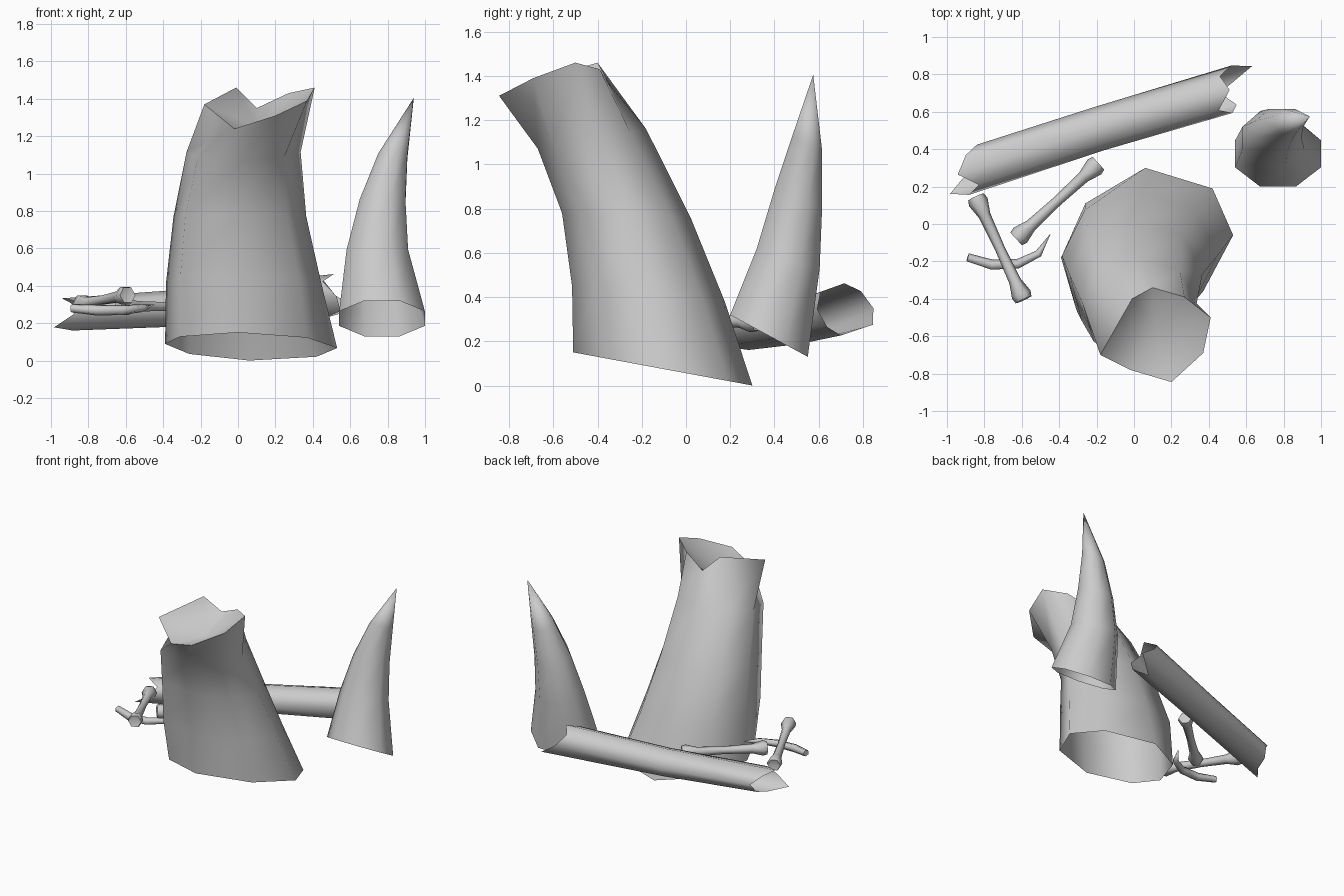
import bpy, bmesh, math
from mathutils import Vector

if "Cube" in bpy.data.objects:
    bpy.data.objects.remove(bpy.data.objects["Cube"])


def ring(cx, cy, cz, rx, ry, slope, n=8, phase=0.0, bulge=0.0):
    """Horizontal ellipse whose height tilts along y; bulge widens front left."""
    pts = []
    for i in range(n):
        a = phase + 2 * math.pi * i / n
        x, y = rx * math.cos(a), ry * math.sin(a)
        if i == 5:
            x, y = x - bulge, y - bulge
        pts.append(Vector((cx + x, cy + y, cz + slope * y)))
    return pts


def cross(center, direction, r, n, offsets=None, flat=1.0):
    """Circle across a direction; offsets push points along it for splinters."""
    d = direction.normalized()
    side = Vector((0, 0, 1)).cross(d).normalized()
    up = d.cross(side)
    pts = []
    for i in range(n):
        a = 2 * math.pi * i / n
        p = center + r * (math.cos(a) * side + flat * math.sin(a) * up)
        pts.append(p + d * (offsets[i] if offsets else 0))
    return pts


def loft(name, rings, start=None, end=None):
    """Skin rings; start / end are optional fan centres closing the ends."""
    bm = bmesh.new()
    rows = [[bm.verts.new(p) for p in r] for r in rings]
    n = len(rows[0])
    for a, b in zip(rows, rows[1:]):
        for i in range(n):
            j = (i + 1) % n
            bm.faces.new((a[i], a[j], b[j], b[i]))
    for row, tip in ((rows[0], start), (rows[-1], end)):
        if tip is not None:
            t = bm.verts.new(tip)
            for i in range(n):
                bm.faces.new((row[i], row[(i + 1) % n], t))
    bmesh.ops.recalc_face_normals(bm, faces=bm.faces)
    me = bpy.data.meshes.new(name)
    bm.to_mesh(me)
    bm.free()
    ob = bpy.data.objects.new(name, me)
    bpy.context.collection.objects.link(ob)
    bpy.ops.object.select_all(action='DESELECT')
    ob.select_set(True)
    bpy.context.view_layer.objects.active = ob
    bpy.ops.object.shade_smooth_by_angle(angle=math.radians(80))
    return ob


# Large leaning stump with a broken, recessed top
foot = [Vector((x, y, 0.056 - 0.185 * y)) for x, y in (
    (0.53, -0.06), (0.42, 0.19), (0.06, 0.30), (-0.26, 0.11),
    (-0.39, -0.18), (-0.31, -0.39), (0.0, -0.51), (0.37, -0.36))]
broken_rim = [Vector(p) for p in (
    (0.41, -0.50, 1.46), (0.27, -0.39, 1.43), (0.10, -0.34, 1.35),
    (-0.01, -0.40, 1.46), (-0.18, -0.70, 1.37), (-0.02, -0.78, 1.24),
    (0.20, -0.845, 1.31), (0.37, -0.69, 1.39))]
loft("broken_stump", [
    foot,
    ring(0.03, -0.17, 0.415, 0.415, 0.345, -0.10, bulge=0.045),
    ring(0.01, -0.27, 0.77, 0.355, 0.29, -0.03, bulge=0.04),
    ring(0.03, -0.425, 1.115, 0.305, 0.245, 0.18, bulge=0.03),
    broken_rim], end=(0.11, -0.55, 1.24))

# Curved spike
ph = math.pi / 8
loft("curved_spike", [
    ring(0.77, 0.375, 0.225, 0.248, 0.19, -0.54, phase=ph),
    ring(0.745, 0.462, 0.575, 0.178, 0.154, -0.31, phase=ph),
    ring(0.773, 0.508, 0.845, 0.132, 0.116, -0.42, phase=ph),
    ring(0.828, 0.548, 1.095, 0.084, 0.073, -0.50, phase=ph)],
    end=(0.94, 0.575, 1.405))

# Hollow log with splintered ends
a, b = Vector((-0.87, 0.287, 0.25)), Vector((0.49, 0.71, 0.345))
d = b - a
loft("hollow_log", [
    cross(a, d, 0.122, 8, [0.07, 0.0, -0.07, 0.02, -0.05, -0.15, -0.02, 0.03], 0.72),
    cross(a.lerp(b, 0.5) + Vector((0, 0.01, -0.01)), d, 0.118, 8, flat=0.85),
    cross(b, d, 0.122, 8, [0.07, 0.0, 0.03, -0.06, 0.0, 0.03, -0.04, 0.17], 0.95)])

# Two knobbed bones: (position along, radius)
profile = [(0.0, 0.046), (0.05, 0.054), (0.18, 0.033), (0.5, 0.027),
           (0.82, 0.033), (0.95, 0.054), (1.0, 0.046)]
for name, p, q in (("bone_left", (-0.845, 0.145, 0.30), (-0.59, -0.405, 0.35)),
                   ("bone_right", (-0.63, -0.08, 0.29), (-0.19, 0.325, 0.29))):
    p, q = Vector(p), Vector(q)
    d = q - p
    loft(name, [cross(p.lerp(q, t), d, r, 6) for t, r in profile],
         start=p + d * 0.02, end=q - d * 0.02)

# Thin curved rib
path = [Vector(p) for p in ((-0.89, -0.18, 0.28), (-0.76, -0.22, 0.27),
                            (-0.62, -0.215, 0.27), (-0.51, -0.16, 0.28))]
tip = Vector((-0.445, -0.05, 0.30))
pts = path + [tip]
rings = []
for i, r in enumerate((0.024, 0.03, 0.028, 0.022)):
    rings.append(cross(pts[i], pts[i + 1] - pts[max(i - 1, 0)], r, 5))
loft("curved_rib", rings, start=path[0], end=tip)
